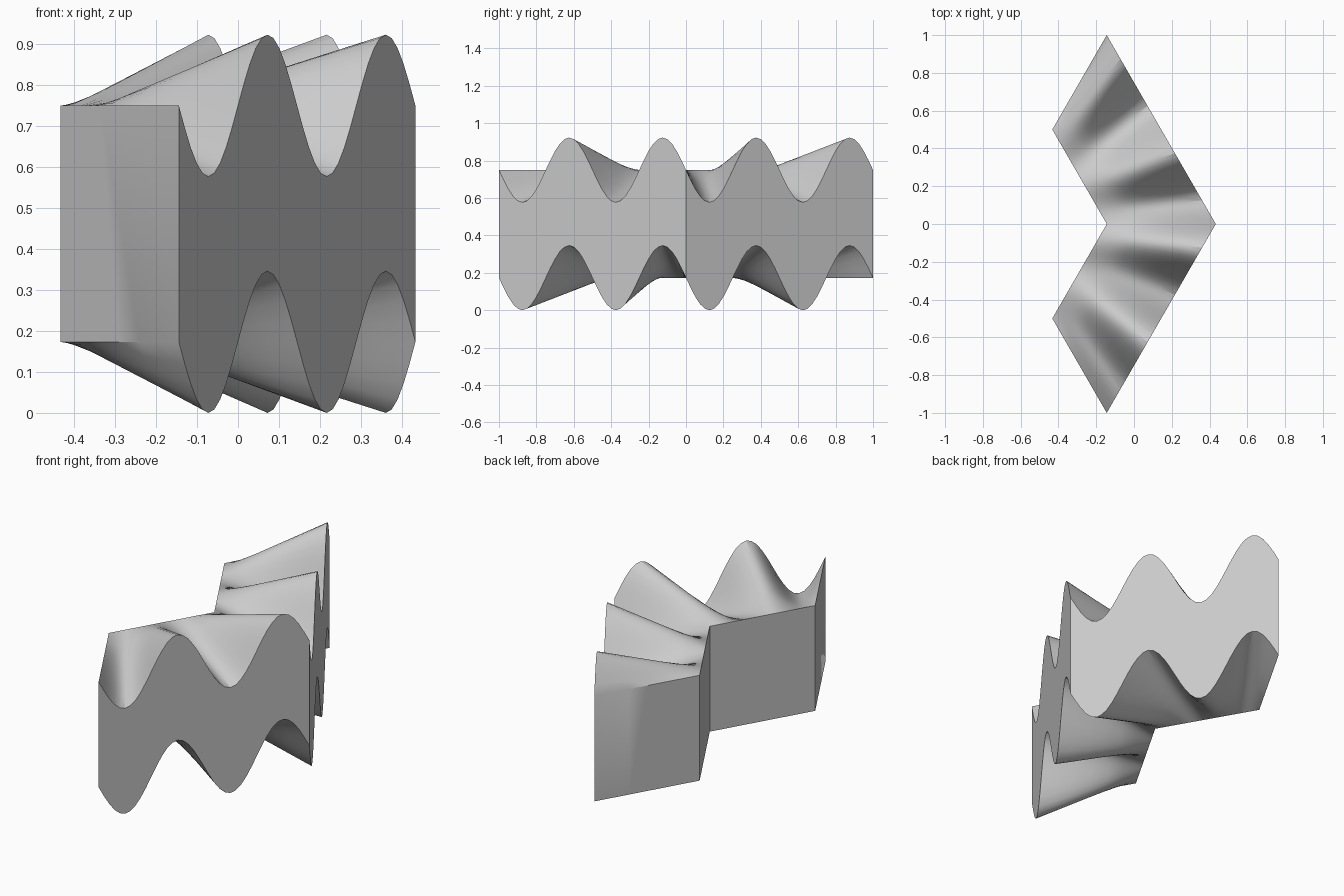
import bpy
import bmesh
import math

cube = bpy.data.objects.get("Cube")
if cube:
    bpy.data.objects.remove(cube, do_unlink=True)

HALF_STEPS = 40        # stations along each arm of the chevron
DEPTH_STEPS = 6        # rows from the wavy outer wall to the straight inner wall
SLOPE = 1 / math.sqrt(3)
LOW, HIGH, WAVE = 0.173, 0.75, 0.173

grey = bpy.data.materials.new("plain grey")
grey.use_nodes = True
colour = (0.6, 0.6, 0.6, 1)
grey.diffuse_color = colour
grey.node_tree.nodes["Principled BSDF"].inputs["Base Color"].default_value = colour


def ring(bm, t):
    """Cross-section at t in -1..1: top row outward-in, then bottom row back out."""
    wave = WAVE * -math.sin(4 * math.pi * t)

    def point(s, base):
        # the outer and inner chevrons are joined by straight rulings
        x = (1 - s) * (0.433 - SLOPE * abs(t)) + s * (-0.144 - SLOPE / 2 * abs(t))
        return bm.verts.new((x, t * (1 - s / 2), base + wave * (1 - s)))

    rows = [i / DEPTH_STEPS for i in range(DEPTH_STEPS + 1)]
    return [point(s, HIGH) for s in rows] + [point(s, LOW) for s in reversed(rows)]


# Chevron block with a rippled outer wall fading to a straight inner wall
bm = bmesh.new()
rings = [ring(bm, i / HALF_STEPS) for i in range(-HALF_STEPS, HALF_STEPS + 1)]
for a, b in zip(rings, rings[1:]):
    for i in range(len(a)):
        j = (i + 1) % len(a)
        bm.faces.new((a[i], a[j], b[j], b[i]))

# Flat end walls
bm.faces.new(rings[0])
bm.faces.new(rings[-1])
bmesh.ops.recalc_face_normals(bm, faces=bm.faces)

mesh = bpy.data.meshes.new("rippled_chevron")
bm.to_mesh(mesh)
bm.free()
mesh.materials.append(grey)
block = bpy.data.objects.new("rippled_chevron", mesh)
bpy.context.collection.objects.link(block)

# Smooth ripples, crisp wall edges
bpy.ops.object.select_all(action="DESELECT")
block.select_set(True)
bpy.context.view_layer.objects.active = block
bpy.ops.object.shade_smooth_by_angle(angle=math.radians(30))
